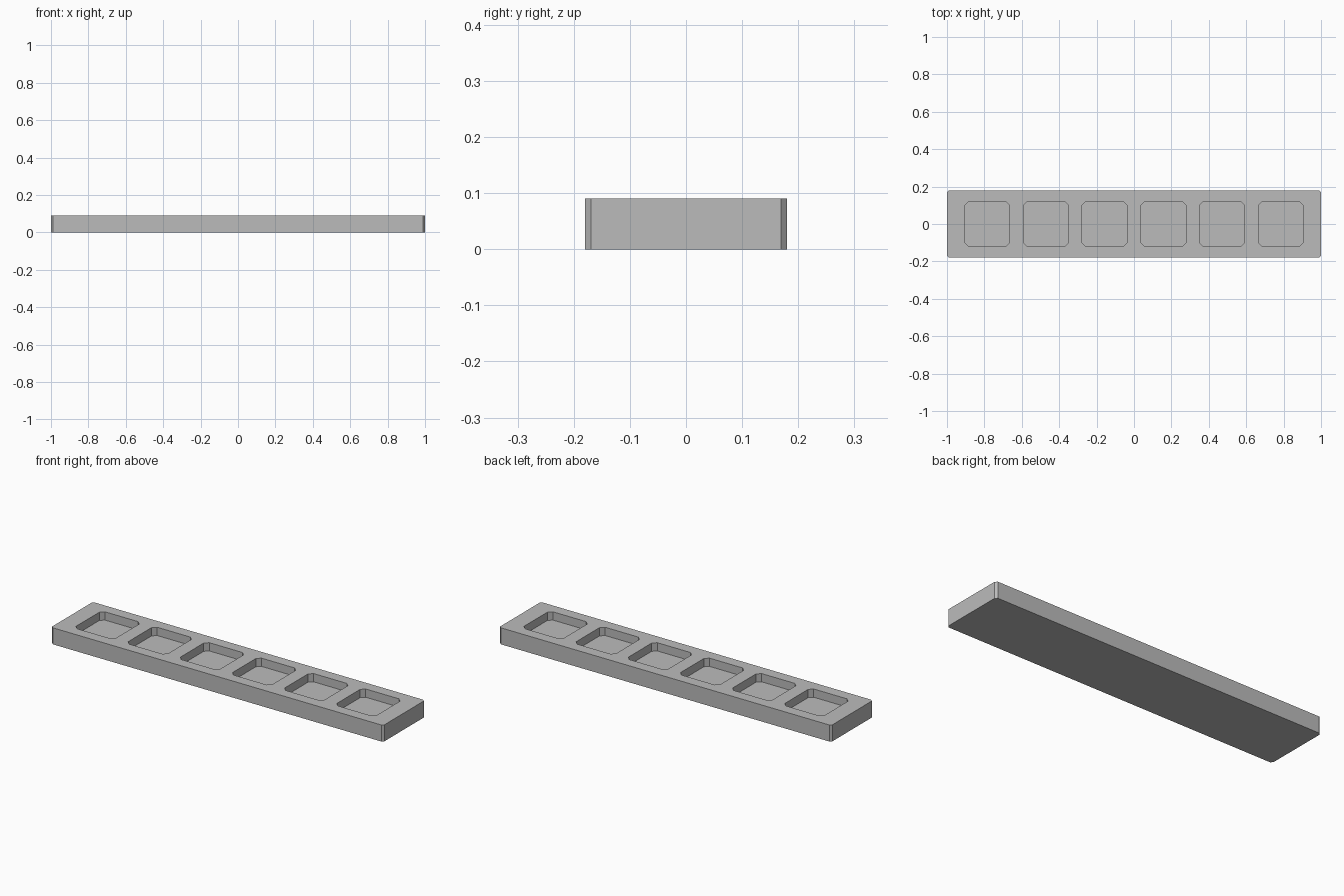
import bpy
import bmesh

if "Cube" in bpy.data.objects:
    bpy.data.objects.remove(bpy.data.objects["Cube"], do_unlink=True)

LENGTH, WIDTH, HEIGHT = 2.0, 0.36, 0.09
POCKET, PITCH, COUNT, FLOOR = 0.24, 0.314, 6, 0.045

grey = bpy.data.materials.new("plain grey")
grey.use_nodes = True
colour = (0.5, 0.5, 0.5, 1)
grey.diffuse_color = colour
grey.node_tree.nodes["Principled BSDF"].inputs["Base Color"].default_value = colour


def add_block(bm, x, size_x, size_y, z0, z1, corner):
    """Extrude a rectangle with clipped corners from z0 to z1."""
    hx, hy = size_x / 2, size_y / 2
    outline = []
    for sx, sy in ((1, 1), (-1, 1), (-1, -1), (1, -1)):
        pair = [(sx * hx, sy * (hy - corner)), (sx * (hx - corner), sy * hy)]
        outline += pair if sx == sy else pair[::-1]
    base = bm.faces.new([bm.verts.new((x + px, py, z0)) for px, py in outline])
    top = bmesh.ops.extrude_face_region(bm, geom=[base])["geom"]
    verts = [v for v in top if isinstance(v, bmesh.types.BMVert)]
    bmesh.ops.translate(bm, verts=verts, vec=(0, 0, z1 - z0))


def make_object(name, bm):
    bmesh.ops.recalc_face_normals(bm, faces=bm.faces)
    mesh = bpy.data.meshes.new(name)
    bm.to_mesh(mesh)
    bm.free()
    mesh.materials.append(grey)
    obj = bpy.data.objects.new(name, mesh)
    bpy.context.collection.objects.link(obj)
    return obj


# Long slab with small clipped corners
bm = bmesh.new()
add_block(bm, 0, LENGTH, WIDTH, 0, HEIGHT, 0.011)
tray = make_object("tray", bm)

# Row of square pockets cut into the top
bm = bmesh.new()
for i in range(COUNT):
    add_block(bm, (i - (COUNT - 1) / 2) * PITCH, POCKET, POCKET,
              FLOOR, HEIGHT + 0.05, 0.02)
cutter = make_object("pocket_cutter", bm)
cutter.hide_render = True

cut = tray.modifiers.new("pockets", 'BOOLEAN')
cut.operation = 'DIFFERENCE'
cut.solver = 'EXACT'
cut.object = cutter
bpy.context.view_layer.objects.active = tray
bpy.ops.object.modifier_apply(modifier=cut.name)
bpy.data.objects.remove(cutter, do_unlink=True)
